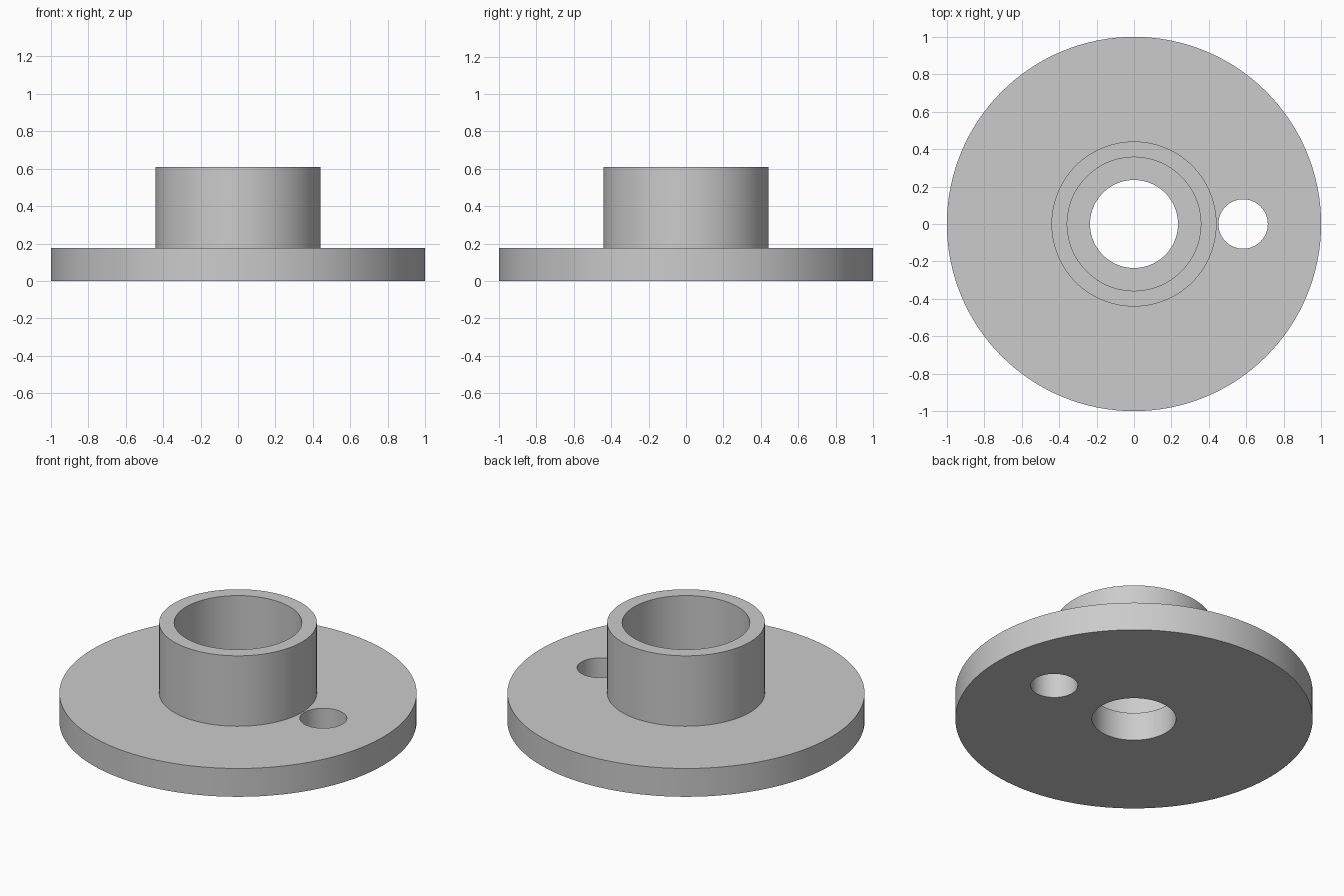
import bpy
import bmesh
import math

SEGMENTS = 128
FLANGE_TOP = 0.175
COLLAR_TOP = 0.61
BORE_RADIUS = 0.235

if "Cube" in bpy.data.objects:
    bpy.data.objects.remove(bpy.data.objects["Cube"], do_unlink=True)

# Plain grey finish
grey = bpy.data.materials.new("plain_grey")
grey.use_nodes = True
grey.diffuse_color = (0.6, 0.6, 0.6, 1)
grey.node_tree.nodes["Principled BSDF"].inputs["Base Color"].default_value = grey.diffuse_color


def lathe(name, profile):
    """Turn a closed (radius, height) profile around the z axis."""
    bm = bmesh.new()
    verts = [bm.verts.new((r, 0, z)) for r, z in profile]
    edges = [bm.edges.new((v, verts[i - 1])) for i, v in enumerate(verts)]
    bmesh.ops.spin(bm, geom=verts + edges, axis=(0, 0, 1), cent=(0, 0, 0),
                   angle=math.tau, steps=SEGMENTS, use_merge=True)
    bmesh.ops.remove_doubles(bm, verts=bm.verts, dist=0.0001)
    bmesh.ops.recalc_face_normals(bm, faces=bm.faces)
    mesh = bpy.data.meshes.new(name)
    bm.to_mesh(mesh)
    bm.free()
    mesh.materials.append(grey)
    obj = bpy.data.objects.new(name, mesh)
    bpy.context.collection.objects.link(obj)
    return obj


# Flange disc, raised collar and stepped centre bore in one turned body
body = lathe("flanged_collar", [
    (BORE_RADIUS, 0), (1, 0), (1, FLANGE_TOP),
    (0.441, FLANGE_TOP), (0.441, COLLAR_TOP),
    (0.357, COLLAR_TOP), (0.357, FLANGE_TOP), (BORE_RADIUS, FLANGE_TOP),
])

# Pin hole through the flange beside the collar
bpy.ops.mesh.primitive_cylinder_add(vertices=64, radius=0.132, depth=0.6,
                                    location=(0.583, 0, FLANGE_TOP / 2))
cutter = bpy.context.object
cutter.name = "pin_hole_cutter"
cutter.data.materials.append(grey)
cut = body.modifiers.new("pin_hole", "BOOLEAN")
cut.operation = "DIFFERENCE"
cut.solver = "EXACT"
cut.object = cutter

bpy.ops.object.select_all(action="DESELECT")
body.select_set(True)
bpy.context.view_layer.objects.active = body
bpy.ops.object.modifier_apply(modifier=cut.name)
bpy.data.objects.remove(cutter, do_unlink=True)
bpy.ops.object.shade_smooth_by_angle(angle=math.radians(30))
